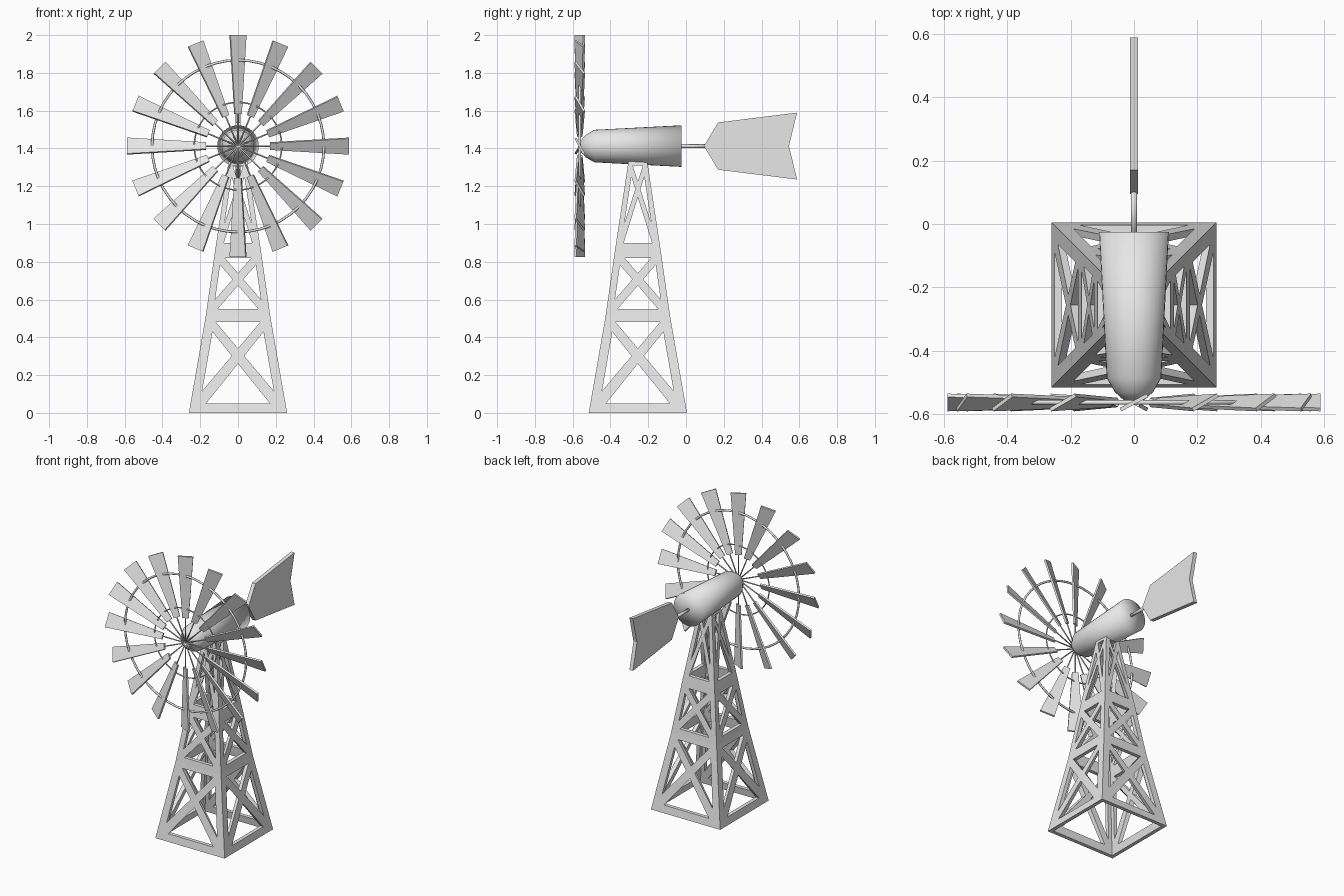
import bpy, bmesh, math
from mathutils import Matrix, Vector

cube = bpy.data.objects.get("Cube")
if cube:
    bpy.data.objects.remove(cube, do_unlink=True)

GREY = (0.8, 0.8, 0.8, 1)
metal = bpy.data.materials.new("plain_grey")
metal.use_nodes = True
metal.diffuse_color = GREY
metal.node_tree.nodes["Principled BSDF"].inputs["Base Color"].default_value = GREY

HUB = Vector((0, -0.5625, 1.4125))   # wheel centre
TOWER_Y = -0.255                     # tower axis
LEVELS = [(0, 0.26), (0.51, 0.171), (0.86, 0.121), (1.33, 0.05)]  # height, half width


def finish(bm, name, smooth=False):
    bmesh.ops.recalc_face_normals(bm, faces=bm.faces)
    me = bpy.data.meshes.new(name)
    bm.to_mesh(me)
    bm.free()
    me.materials.append(metal)
    for p in me.polygons:
        p.use_smooth = smooth
    ob = bpy.data.objects.new(name, me)
    bpy.context.collection.objects.link(ob)
    return ob


def prism(bm, loop_a, loop_b, mat=Matrix()):
    """Solid between two matching outlines."""
    a = [bm.verts.new(mat @ Vector(p)) for p in loop_a]
    b = [bm.verts.new(mat @ Vector(p)) for p in loop_b]
    bm.faces.new(a)
    bm.faces.new(b[::-1])
    for i in range(len(a)):
        j = (i + 1) % len(a)
        bm.faces.new((a[i], b[i], b[j], a[j]))


def half_width(z):
    for (z0, w0), (z1, w1) in zip(LEVELS, LEVELS[1:]):
        if z <= z1:
            return w0 + (w1 - w0) * (z - z0) / (z1 - z0)
    return LEVELS[-1][1]


def slab(bm, outline, mat, t=0.025):
    """Plate lying in the sloping tower face, mitred at the corners."""
    outer, inner = [], []
    for u, z in outline:
        w = half_width(z)
        u = max(-w, min(w, u))
        v = max(t - w, min(w - t, u))
        outer.append((u, -w, z))
        inner.append((v, t - w, z))
    prism(bm, outer, inner, mat)


# Tower: four sloping lattice panels
LEGS = (0.05, 0.037, 0.028)
BANDS = [(0, 0.05), (0.48, 0.51), (0.51, 0.55), (0.82, 0.86), (0.86, 0.9), (1.31, 1.33)]
BRACES = [(0.05, 0.48, 0.207, 0.155, 0.058),
          (0.55, 0.82, 0.138, 0.10, 0.045),
          (0.9, 1.31, 0.09, 0.042, 0.028)]     # low z, high z, low u, high u, width
for name, k in (("front", 0), ("left", 1), ("back", 2), ("right", 3)):
    bm = bmesh.new()
    m = Matrix.Translation((0, TOWER_Y, 0)) @ Matrix.Rotation(k * math.pi / 2, 4, 'Z')
    for (z0, w0), (z1, w1), leg in zip(LEVELS, LEVELS[1:], LEGS):
        for s in (-1, 1):
            slab(bm, [(s * w0, z0), (s * w1, z1), (s * (w1 - leg), z1), (s * (w0 - leg), z0)], m)
    for z0, z1 in BANDS:
        w0, w1 = half_width(z0), half_width(z1)
        slab(bm, [(-w0, z0), (w0, z0), (w1, z1), (-w1, z1)], m)
    for z0, z1, u0, u1, width in BRACES:
        h = width / 2 / math.sin(math.atan2(z1 - z0, u0 + u1))
        for s in (-1, 1):
            slab(bm, [(s * (-u0 - h), z0), (s * (-u0 + h), z0),
                      (s * (u1 + h), z1), (s * (u1 - h), z1)], m)
    finish(bm, "tower_panel_" + name)

# Gearbox housing: lathed around the wheel axis
bm = bmesh.new()
profile = [(-0.56, 0), (-0.557, 0.03), (-0.53, 0.06), (-0.485, 0.086), (-0.025, 0.11), (-0.025, 0)]
verts = [bm.verts.new((0, y, HUB.z + r)) for y, r in profile]
edges = [bm.edges.new(p) for p in zip(verts, verts[1:])]
bmesh.ops.spin(bm, geom=verts + edges, cent=(0, 0, HUB.z), axis=(0, 1, 0),
               angle=2 * math.pi, steps=32)
bmesh.ops.remove_doubles(bm, verts=bm.verts, dist=0.0005)
finish(bm, "gearbox_housing", smooth=True)

# Wheel: pitched blades on thin spokes
blades, spokes = bmesh.new(), bmesh.new()
COUNT, T = 16, 0.006
for i in range(COUNT):
    turn = Matrix.Translation(HUB) @ Matrix.Rotation(2 * math.pi * i / COUNT, 4, 'Y')
    pitch = turn @ Matrix.Rotation(math.radians(28), 4, 'Z')
    outline = [(-0.02, 0.17), (0.02, 0.17), (0.048, 0.5875), (-0.048, 0.5875)]
    prism(blades, [(x, -T, z) for x, z in outline], [(x, T, z) for x, z in outline], pitch)
    bmesh.ops.create_cone(spokes, cap_ends=True, segments=8, radius1=0.004, radius2=0.004,
                          depth=0.25, matrix=turn @ Matrix.Translation((0, 0, 0.125)))
finish(blades, "wheel_blades")
finish(spokes, "wheel_spokes", smooth=True)

# Wheel rings
for name, radius, tube in (("outer_ring", 0.455, 0.007), ("inner_ring", 0.232, 0.004)):
    bpy.ops.mesh.primitive_torus_add(major_segments=48, minor_segments=8, major_radius=radius,
                                     minor_radius=tube, location=HUB,
                                     rotation=(math.pi / 2, 0, 0))
    ring = bpy.context.object
    ring.name = name
    ring.data.materials.append(metal)
    bpy.ops.object.shade_smooth()

# Tail: boom and notched vane
bm = bmesh.new()
bmesh.ops.create_cone(bm, cap_ends=True, segments=12, radius1=0.01, radius2=0.01, depth=0.16,
                      matrix=Matrix.Translation((0, 0.04, HUB.z)) @ Matrix.Rotation(math.pi / 2, 4, 'X'))
finish(bm, "tail_boom", smooth=True)
bm = bmesh.new()
vane = [(0.095, 0), (0.17, 0.125), (0.588, 0.177), (0.545, 0), (0.588, -0.177), (0.17, -0.125)]
prism(bm, [(-0.013, y, HUB.z + z) for y, z in vane], [(0.013, y, HUB.z + z) for y, z in vane])
finish(bm, "tail_vane")
